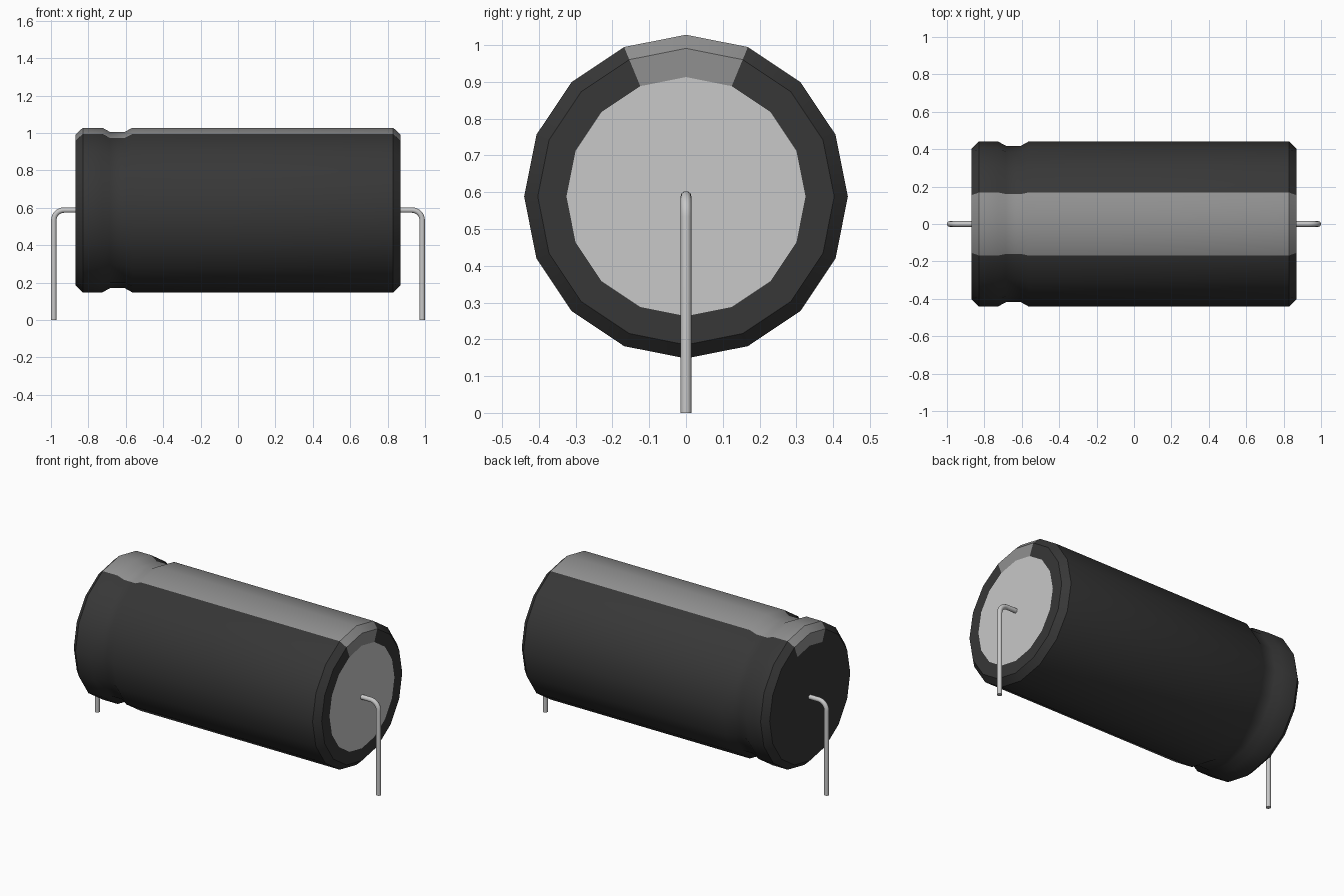
import bpy, bmesh, math
from mathutils import Vector

old = bpy.data.objects.get("Cube")
if old:
    bpy.data.objects.remove(old, do_unlink=True)

AXIS_Z = 0.588    # height of the can's axis
SIDES = 16


def material(name, value, metallic=0.0):
    m = bpy.data.materials.new(name)
    m.use_nodes = True
    col = (value, value, value, 1)
    m.diffuse_color = col
    m.node_tree.nodes["Principled BSDF"].inputs["Base Color"].default_value = col
    return m


black = material("black sleeve", 0.038)
grey = material("grey stripe", 0.28)
metal = material("light metal", 0.58)


def smooth(obj, degrees):
    bpy.ops.object.select_all(action='DESELECT')
    obj.select_set(True)
    bpy.context.view_layer.objects.active = obj
    bpy.ops.object.shade_smooth_by_angle(angle=math.radians(degrees))


# Can: (x, radius) profile turned around the x axis, with chamfers and a crimp groove
profile = [(-0.868, 0.325), (-0.868, 0.403), (-0.83, 0.44), (-0.725, 0.44),
           (-0.685, 0.418), (-0.605, 0.418), (-0.565, 0.44), (0.83, 0.44),
           (0.868, 0.403), (0.868, 0.325)]
bm = bmesh.new()
rings = []
for x, r in profile:
    angles = [2 * math.pi * i / SIDES for i in range(SIDES)]
    rings.append([bm.verts.new((x, r * math.sin(a), AXIS_Z + r * math.cos(a)))
                  for a in angles])
for a, b in zip(rings, rings[1:]):
    for i in range(SIDES):
        j = (i + 1) % SIDES
        f = bm.faces.new((a[i], a[j], b[j], b[i]))
        # The stripe covers the two sides that meet at the top
        f.material_index = 1 if i in (0, SIDES - 1) else 0
bm.faces.new(rings[0]).material_index = 0     # closed sleeve end
bm.faces.new(rings[-1]).material_index = 2    # bare metal end
bmesh.ops.recalc_face_normals(bm, faces=bm.faces)
mesh = bpy.data.meshes.new("can")
bm.to_mesh(mesh)
bm.free()
can = bpy.data.objects.new("can", mesh)
bpy.context.collection.objects.link(can)
for m in (black, grey, metal):
    mesh.materials.append(m)
smooth(can, 40)


# Leads: a wire leaving the end, bent down to the ground
def lead(name, side, wire=0.015, bend=0.055, steps=8):
    end = 1 - wire
    pts = [(0.84, AXIS_Z)]
    for i in range(steps + 1):
        t = math.pi / 2 * i / steps
        pts.append((end - bend + bend * math.sin(t), AXIS_Z - bend + bend * math.cos(t)))
    pts.append((end, 0))
    curve = bpy.data.curves.new(name, 'CURVE')
    curve.dimensions = '3D'
    curve.bevel_depth = wire
    curve.bevel_resolution = 3
    curve.use_fill_caps = True
    spline = curve.splines.new('POLY')
    spline.points.add(len(pts) - 1)
    for p, (x, z) in zip(spline.points, pts):
        p.co = (side * x, 0, z, 1)
    curve.materials.append(metal)
    obj = bpy.data.objects.new(name, curve)
    bpy.context.collection.objects.link(obj)
    bpy.ops.object.select_all(action='DESELECT')
    obj.select_set(True)
    bpy.context.view_layer.objects.active = obj
    bpy.ops.object.convert(target='MESH')
    smooth(bpy.context.view_layer.objects.active, 50)


lead("left_lead", 1)
lead("right_lead", -1)
